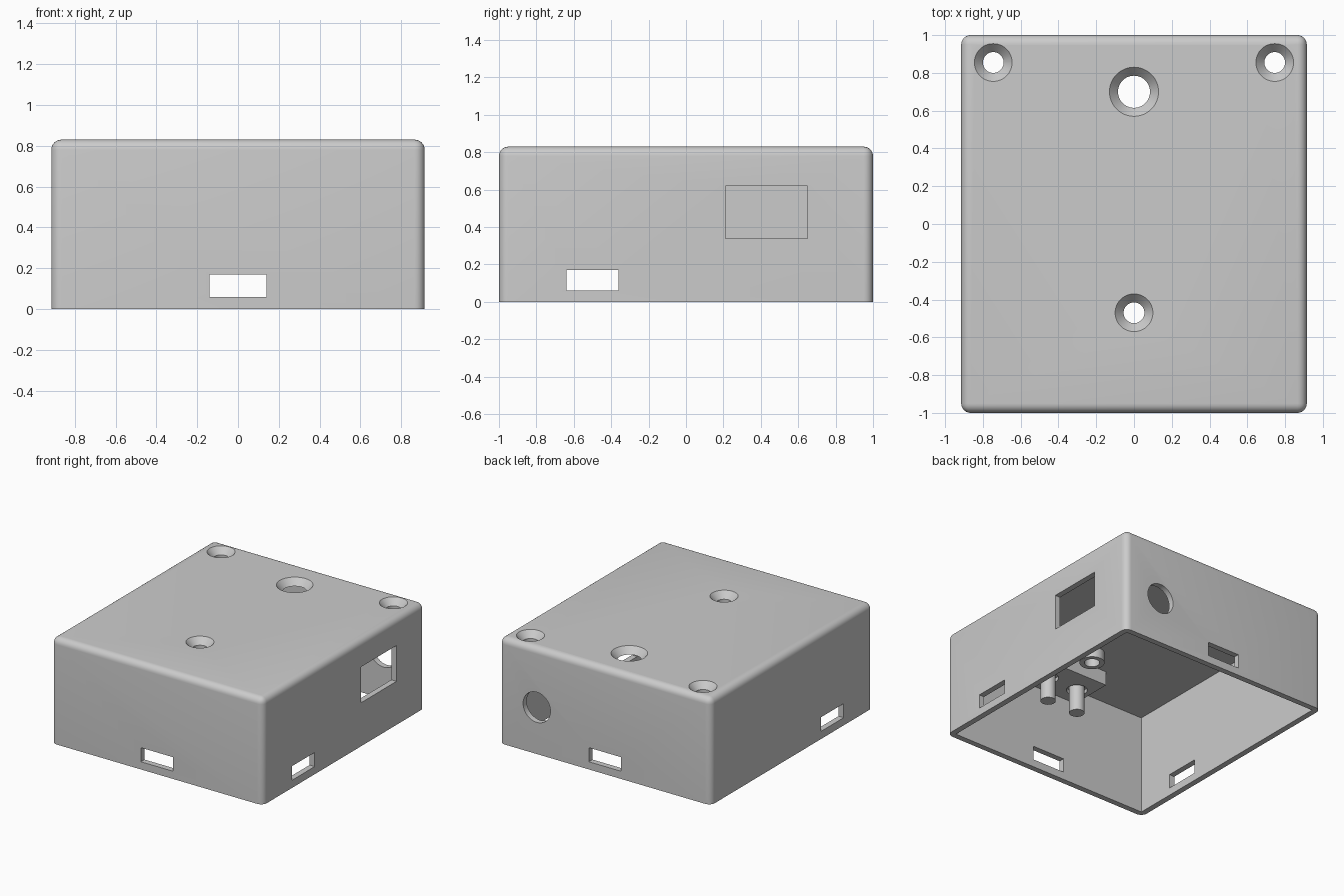
import bpy, bmesh, math
from mathutils import Matrix, Vector

cube = bpy.data.objects.get("Cube")
if cube:
    bpy.data.objects.remove(cube, do_unlink=True)

grey = bpy.data.materials.new("grey plastic")
grey.use_nodes = True
GREY = (0.6, 0.6, 0.6, 1)
grey.diffuse_color = GREY
grey.node_tree.nodes["Principled BSDF"].inputs["Base Color"].default_value = GREY

W, D, H = 0.915, 1.0, 0.83      # half width, half depth, height
WALL, CEILING = 0.045, 0.78


def finish(name, bm):
    mesh = bpy.data.meshes.new(name)
    bm.to_mesh(mesh)
    bm.free()
    mesh.materials.append(grey)
    obj = bpy.data.objects.new(name, mesh)
    bpy.context.collection.objects.link(obj)
    return obj


def box(name, low, high, fillet=0):
    low, high = Vector(low), Vector(high)
    bm = bmesh.new()
    bmesh.ops.create_cube(bm, size=1)
    bmesh.ops.scale(bm, vec=high - low, verts=bm.verts)
    bmesh.ops.translate(bm, vec=(low + high) / 2, verts=bm.verts)
    if fillet:
        # the bottom rim stays sharp
        edges = [e for e in bm.edges if max(v.co.z for v in e.verts) > low.z + 0.01]
        bmesh.ops.bevel(bm, geom=edges, offset=fillet, segments=6, profile=0.5,
                        affect='EDGES', clamp_overlap=True)
    return finish(name, bm)


def cylinder(name, centre, bottom_r, top_r, length, axis='Z'):
    bm = bmesh.new()
    bmesh.ops.create_cone(bm, cap_ends=True, segments=48, radius1=bottom_r,
                          radius2=top_r, depth=length)
    if axis == 'Y':
        bmesh.ops.rotate(bm, verts=bm.verts, matrix=Matrix.Rotation(math.pi / 2, 3, 'X'))
    bmesh.ops.translate(bm, vec=centre, verts=bm.verts)
    return finish(name, bm)


def combine(target, tool, operation='DIFFERENCE'):
    mod = target.modifiers.new("combine", 'BOOLEAN')
    mod.operation, mod.solver, mod.object = operation, 'EXACT', tool
    bpy.context.view_layer.objects.active = target
    bpy.ops.object.modifier_apply(modifier=mod.name)
    bpy.data.objects.remove(tool, do_unlink=True)


def smooth(obj):
    bpy.ops.object.select_all(action='DESELECT')
    obj.select_set(True)
    bpy.context.view_layer.objects.active = obj
    bpy.ops.object.shade_smooth_by_angle(angle=math.radians(30))


# Hollow shell, open at the bottom
shell = box("enclosure_shell", (-W, -D, 0), (W, D, H), fillet=0.05)
combine(shell, box("cavity", (WALL - W, WALL - D, -0.1), (W - WALL, D - WALL, CEILING)))

# Block under the ceiling at the front, with sockets for the pins
PIN_X, PIN_Y, BLOCK_Z = 0.135, -0.80, 0.67
combine(shell, box("block", (-0.25, -0.97, BLOCK_Z), (0.25, -0.61, 0.80)), 'UNION')
for x in (-PIN_X, PIN_X):
    combine(shell, cylinder("socket", (x, PIN_Y, BLOCK_Z), 0.075, 0.075, 0.06))

# Screw bosses and countersunk holes
screws = [(-0.745, 0.855), (0.745, 0.855), (0, -0.47)]
for x, y in screws:
    combine(shell, cylinder("boss", (x, y, 0.75), 0.09, 0.09, 0.10), 'UNION')
for x, y, inner, outer in [(*s, 0.055, 0.10) for s in screws] + [(0, 0.70, 0.085, 0.13)]:
    combine(shell, cylinder("bore", (x, y, 0.75), inner, inner, 0.3))
    slope = outer - inner
    combine(shell, cylinder("countersink", (x, y, H - 0.02), inner, outer + slope * 0.2, 0.06))

# Vent slots through opposite walls, side window, round port in the back
combine(shell, box("front_back_slot", (-0.14, -2, 0.06), (0.14, 2, 0.17)))
combine(shell, box("side_slot", (-2, -0.64, 0.06), (2, -0.36, 0.17)))
combine(shell, box("window", (0.8, 0.21, 0.34), (1.1, 0.65, 0.62)))
combine(shell, cylinder("round_port", (0.59, D, 0.365), 0.118, 0.118, 0.2, 'Y'))
smooth(shell)

# Pins hanging from the block
for side, x in (("left", PIN_X), ("right", -PIN_X)):
    pin = cylinder(side + "_pin", (x, PIN_Y, 0.59), 0.055, 0.055, 0.22)
    smooth(pin)
